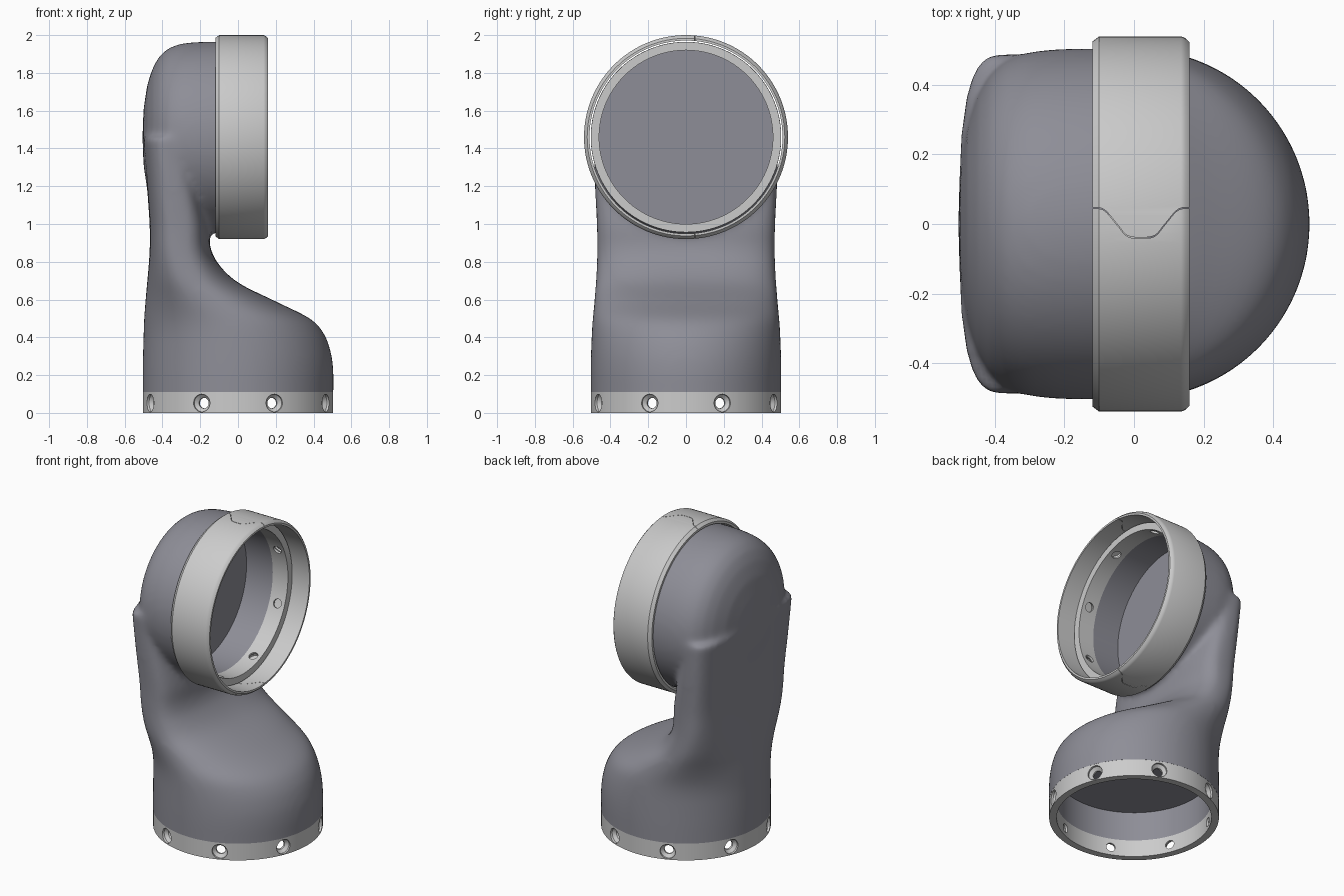
import bpy, bmesh, math
from mathutils import Matrix, Vector

if "Cube" in bpy.data.objects:
    bpy.data.objects.remove(bpy.data.objects["Cube"])

HEAD = Matrix.Translation((0.04, 0, 1.46)) @ Matrix.Rotation(math.radians(-90), 4, 'Y')
BASE = Matrix.Identity(4)


def finish(name, bm, matrix=BASE):
    bmesh.ops.remove_doubles(bm, verts=bm.verts, dist=1e-5)
    bmesh.ops.transform(bm, matrix=matrix, verts=bm.verts)
    bmesh.ops.recalc_face_normals(bm, faces=bm.faces)
    mesh = bpy.data.meshes.new(name)
    bm.to_mesh(mesh)
    bm.free()
    ob = bpy.data.objects.new(name, mesh)
    bpy.context.collection.objects.link(ob)
    return ob


def lathe(name, profile, matrix=BASE, steps=96, closed=True):
    """Turn an (r, z) profile round the local z axis."""
    bm = bmesh.new()
    vs = [bm.verts.new((r, 0, z)) for r, z in profile]
    edges = [bm.edges.new((vs[i], vs[i + 1])) for i in range(len(vs) - 1)]
    if closed:
        edges.append(bm.edges.new((vs[-1], vs[0])))
    bmesh.ops.spin(bm, geom=vs + edges, cent=(0, 0, 0), axis=(0, 0, 1),
                   angle=math.tau, steps=steps)
    return finish(name, bm, matrix)


def apply_mods(ob):
    bpy.context.view_layer.update()
    dg = bpy.context.evaluated_depsgraph_get()
    ob.data = bpy.data.meshes.new_from_object(ob.evaluated_get(dg))
    ob.modifiers.clear()


def boolean(ob, cutters, op='DIFFERENCE'):
    for c in cutters:
        m = ob.modifiers.new("bool", 'BOOLEAN')
        m.operation, m.object, m.solver = op, c, 'EXACT'
    apply_mods(ob)
    for c in cutters:
        bpy.data.objects.remove(c)


def smooth(ob, angle=30):
    bpy.ops.object.select_all(action='DESELECT')
    ob.select_set(True)
    bpy.context.view_layer.objects.active = ob
    bpy.ops.object.shade_smooth_by_angle(angle=math.radians(angle))


def spline(rows, sub=6):
    """Catmull-Rom interpolation between rows of numbers."""
    p = [Vector(r) for r in rows]
    out = []
    for i in range(len(p) - 1):
        a, b, c, d = p[max(i - 1, 0)], p[i], p[i + 1], p[min(i + 2, len(p) - 1)]
        for k in range(sub):
            t = k / sub
            out.append(0.5 * (2 * b + (c - a) * t + (2 * a - 5 * b + 4 * c - d) * t**2
                              + (3 * b - a - 3 * c + d) * t**3))
    return out + [p[-1]]


# Lower body and neck: superellipse sections (z, x min, x max, half width, exponent)
sections = [(-0.15, -.505, .505, .505, 2), (0.1, -.505, .505, .505, 2),
            (0.22, -.505, .505, .505, 2), (0.32, -.503, .492, .503, 2),
            (0.42, -.50, .455, .499, 2), (0.50, -.497, .38, .494, 2.05),
            (0.59, -.49, .20, .486, 2.15), (0.69, -.481, .0, .478, 2.35),
            (0.79, -.472, -.105, .472, 2.7), (0.88, -.467, -.147, .470, 3),
            (1.0, -.468, -.16, .472, 3.2), (1.2, -.482, -.20, .482, 3.2),
            (1.46, -.505, -.25, .49, 3)]
bm = bmesh.new()
N = 72
rings = []
for z, x0, x1, hy, n in spline(sections):
    ring = []
    for k in range(N):
        a = math.tau * k / N
        c, s = math.cos(a), math.sin(a)
        ring.append(bm.verts.new(((x0 + x1) / 2 + (x1 - x0) / 2 * math.copysign(abs(c)**(2 / n), c),
                                  hy * math.copysign(abs(s)**(2 / n), s), z)))
    rings.append(ring)
for r0, r1 in zip(rings, rings[1:]):
    for k in range(N):
        bm.faces.new((r0[k], r0[(k + 1) % N], r1[(k + 1) % N], r1[k]))
bm.faces.new(rings[0][::-1])
bm.faces.new(rings[-1])
body = finish("link_body", bm)

# Rounded head shell, turned about the horizontal axis
dome = [(.505, -.15), (.505, .2), (.502, .28), (.493, .35), (.47, .41), (.43, .455),
        (.37, .49), (.28, .52), (.15, .54), (0, .546)]
head = lathe("head_shell", [(0, -.15)] + dome, HEAD, closed=False)
boolean(body, [head], 'UNION')

# Blend the joint into one smooth casting
m = body.modifiers.new("remesh", 'REMESH')
m.mode, m.voxel_size = 'VOXEL', 0.016
m = body.modifiers.new("smooth", 'SMOOTH')
m.factor, m.iterations = 0.5, 16
apply_mods(body)

# Trim both ends square and bore the shallow sockets
trim = [(0, -.4), (.56, -.4), (.56, .11), (.46, .11), (.46, .3), (0, .3)]
boolean(body, [lathe("trim_cutter", trim, f, closed=False) for f in (BASE, HEAD)])
smooth(body, 40)
mat = bpy.data.materials.new("blue_grey")
mat.diffuse_color = (0.27, 0.27, 0.31, 1)
mat.use_nodes = True
mat.node_tree.nodes["Principled BSDF"].inputs["Base Color"].default_value = mat.diffuse_color
body.data.materials.clear()
body.data.materials.append(mat)

# Screw collars with eight countersunk holes each
for name, frame in (("base_collar", BASE), ("head_collar", HEAD)):
    collar = lathe(name, [(.46, 0), (.504, 0), (.504, .11), (.46, .11)], frame)
    holes = []
    for k in range(8):
        turn = (frame @ Matrix.Translation((0, 0, .052))
                @ Matrix.Rotation(math.tau * (k + .5) / 8, 4, 'Z')
                @ Matrix.Rotation(math.pi / 2, 4, 'Y'))
        holes.append(lathe("screw_cutter",
                           [(0, .4), (.028, .4), (.028, .472), (.047, .49), (.047, .55), (0, .55)],
                           turn, 24, closed=False))
    boolean(collar, holes)
    smooth(collar)

# Sealing ring around the head collar
ring = lathe("sealing_ring", [(.511, .16), (.525, .16), (.54, .14), (.54, -.095), (.535, -.108),
                              (.523, -.12), (.511, -.12)], HEAD, 128)

# Wavy split line at the top and bottom of the ring
wave = spline([(-.14, .045), (-.09, .043), (-.05, .0), (-.02, -.034), (.02, -.04),
               (.06, -.034), (.09, .0), (.13, .043), (.18, .045)], 4)
cutters = []
for z0, z1 in ((1.9, 2.1), (.8, 1.0)):
    bm = bmesh.new()
    outline = [(p.x, p.y + .0015) for p in wave] + [(p.x, p.y - .0015) for p in reversed(wave)]
    face = bm.faces.new([bm.verts.new((x, y, z0)) for x, y in outline])
    ext = bmesh.ops.extrude_face_region(bm, geom=[face])
    bmesh.ops.translate(bm, vec=(0, 0, z1 - z0),
                        verts=[v for v in ext["geom"] if isinstance(v, bmesh.types.BMVert)])
    cutters.append(finish("split_cutter", bm))
boolean(ring, cutters)
smooth(ring)
